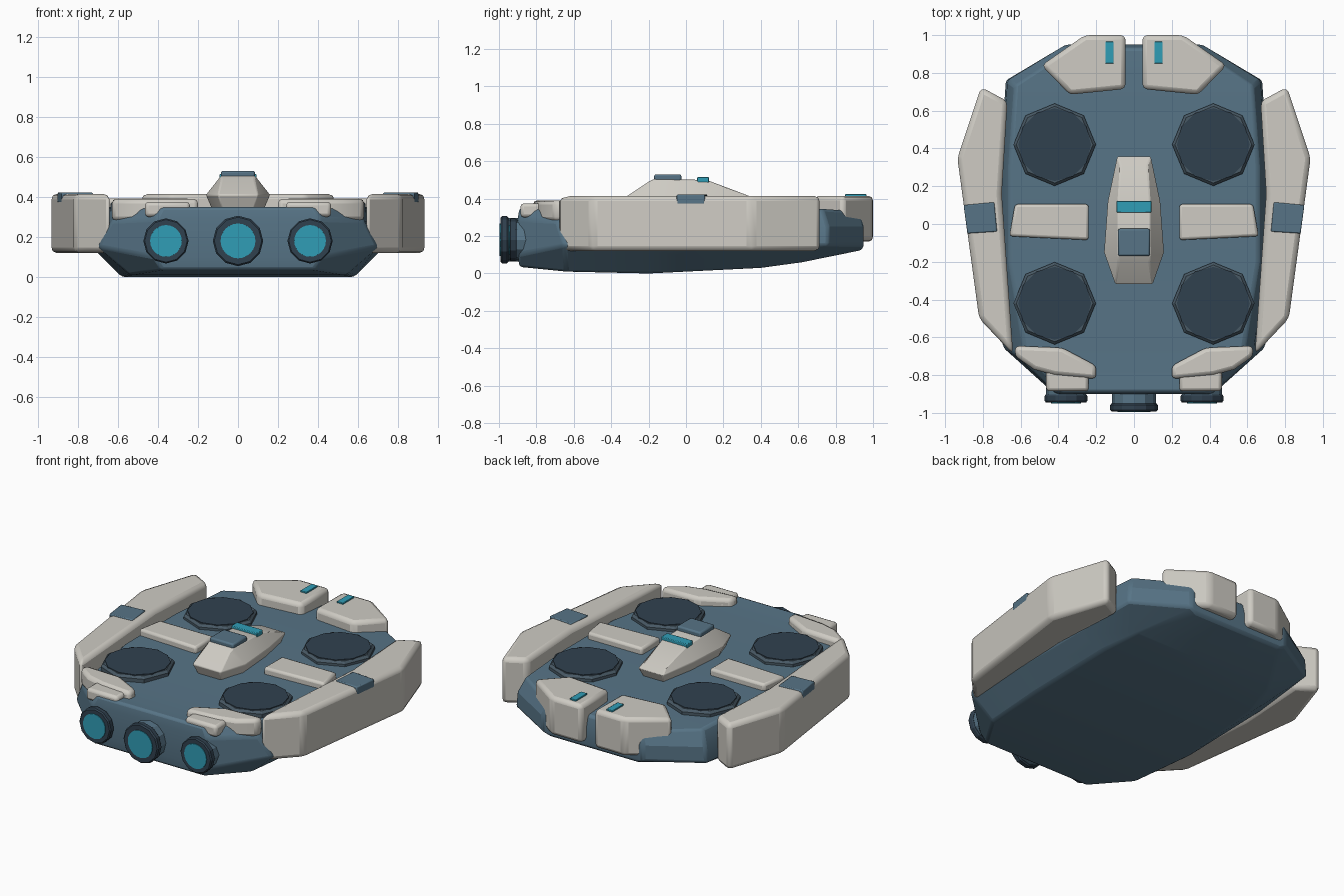
import bpy, bmesh, math
from mathutils import Vector

if "Cube" in bpy.data.objects:
    bpy.data.objects.remove(bpy.data.objects["Cube"])


def material(name, rgb):
    m = bpy.data.materials.new(name)
    m.diffuse_color = (*rgb, 1)
    m.use_nodes = True
    m.node_tree.nodes["Principled BSDF"].inputs["Base Color"].default_value = m.diffuse_color
    return m


BLUE = material("hull_blue", (0.095, 0.175, 0.24))
CREAM = material("armour_cream", (0.62, 0.60, 0.55))
RIM = material("rim_slate", (0.065, 0.10, 0.13))
DARK = material("dark_slate", (0.03, 0.053, 0.078))
CYAN = material("glow_cyan", (0.03, 0.34, 0.47))


def make(name, verts, faces, mat, bevel=0.0, mirror=False):
    bm = bmesh.new()
    vs = [bm.verts.new(v) for v in verts]
    for f in faces:
        bm.faces.new([vs[i] for i in f])
    bmesh.ops.recalc_face_normals(bm, faces=bm.faces)
    me = bpy.data.meshes.new(name)
    bm.to_mesh(me)
    bm.free()
    me.materials.append(mat)
    ob = bpy.data.objects.new(name, me)
    bpy.context.collection.objects.link(ob)
    if bevel:
        b = ob.modifiers.new("bevel", 'BEVEL')
        b.width, b.segments, b.limit_method = bevel, 2, 'ANGLE'
        b.angle_limit = math.radians(25)
    if mirror:
        ob.modifiers.new("mirror", 'MIRROR').use_mirror_merge = False
    bpy.ops.object.select_all(action='DESELECT')
    bpy.context.view_layer.objects.active = ob
    ob.select_set(True)
    bpy.ops.object.shade_smooth_by_angle(angle=math.radians(22))
    return ob


def loft(name, levels, mat, bevel):
    """Symmetric body: each level lists its right-hand points, nose to tail."""
    k = len(levels[0])
    n = 2 * k
    verts = []
    for lv in levels:
        verts += lv + [(-x, y, z) for x, y, z in reversed(lv)]
    faces = [(r * n + i, r * n + (i + 1) % n, (r + 1) * n + (i + 1) % n, (r + 1) * n + i)
             for r in range(len(levels) - 1) for i in range(n)]
    for base in (0, (len(levels) - 1) * n):
        faces += [(base + i, base + i + 1, base + n - 2 - i, base + n - 1 - i)
                  for i in range(k - 1)]
    return make(name, verts, faces, mat, bevel)


def slab(name, outline, z0, z1, mat, bevel=0.0, mirror=True, taper=1.0):
    """Extruded outline whose top can shrink toward its centre."""
    n = len(outline)
    cx = sum(p[0] for p in outline) / n
    cy = sum(p[1] for p in outline) / n
    verts = [(x, y, z0) for x, y in outline]
    verts += [(cx + (x - cx) * taper, cy + (y - cy) * taper, z1) for x, y in outline]
    faces = [tuple(range(n)), tuple(range(n, 2 * n))]
    faces += [(i, (i + 1) % n, n + (i + 1) % n, n + i) for i in range(n)]
    return make(name, verts, faces, mat, bevel, mirror)


def rect(x0, x1, y0, y1):
    return [(x0, y0), (x1, y0), (x1, y1), (x0, y1)]


def turned(name, origin, axis, profile, sides, mat, bevel=0.0):
    """Turned part: profile of (radius, distance along axis), capped at both ends."""
    q = Vector(axis).to_track_quat('Z', 'Y')
    verts = [Vector(origin) + q @ Vector((r * math.cos(2 * math.pi * i / sides),
                                          r * math.sin(2 * math.pi * i / sides), h))
             for r, h in profile for i in range(sides)]
    m = len(profile)
    faces = [(j * sides + i, j * sides + (i + 1) % sides,
              (j + 1) * sides + (i + 1) % sides, (j + 1) * sides + i)
             for j in range(m - 1) for i in range(sides)]
    faces += [tuple(range(sides)), tuple(range((m - 1) * sides, m * sides))]
    return make(name, verts, faces, mat, bevel)


# main hull: keel, lower side, upper side, deck
loft("hull", [
    [(.30, .94, .125), (.50, .62, .06), (.56, .40, .03), (.58, -.20, 0), (.54, -.64, .01), (.38, -.89, .035)],
    [(.36, .95, .15), (.68, .76, .15), (.71, .30, .13), (.71, -.20, .13), (.70, -.65, .15), (.42, -.90, .10)],
    [(.36, .95, .25), (.67, .76, .25), (.70, .30, .27), (.70, -.20, .27), (.63, -.69, .28), (.41, -.90, .29)],
    [(.33, .93, .33), (.63, .73, .345), (.66, .30, .35), (.66, -.20, .35), (.58, -.67, .34), (.38, -.89, .35)],
], BLUE, 0.015)

# long side armour with clamps
slab("side_armour", [(.81, .725), (.935, .35), (.82, -.50), (.64, -.69), (.70, .16), (.67, .65)],
     .12, .415, CREAM, .028)
slab("side_armour_clamp", [(.725, -.04), (.882, -.05), (.902, .10), (.74, .115)],
     .37, .422, BLUE, .006)

# nose armour with running lights
slab("nose_armour", [(.045, 1.0), (.26, 1.0), (.49, .84), (.34, .685), (.045, .715)],
     .17, .415, CREAM, .025)
slab("nose_light", rect(.108, .152, .85, .965), .40, .424, CYAN, .003)

# tail armour and engine covers
slab("tail_armour", [(.63, -.645), (.38, -.655), (.20, -.75), (.20, -.82), (.42, -.80), (.53, -.77), (.63, -.70)],
     .28, .39, CREAM, .022)
slab("engine_cover", rect(.24, .465, -.885, -.72), .30, .375, CREAM, .018)

# deck panels between the fans
slab("deck_panel", [(.24, .105), (.63, .105), (.66, -.065), (.24, -.085)],
     .33, .392, CREAM, .015)

# four lift fans
for sx in (-1, 1):
    for sy in (-1, 1):
        at = (.42 * sx, .42 * sy, 0)
        turned("lift_fan_rim", at, (0, 0, 1),
               [(.218, .32), (.218, .365), (.203, .38)], 8, RIM)
        turned("lift_fan_disc", at, (0, 0, 1), [(.193, .34), (.193, .384)], 12, DARK)

# cabin with hatch and window strip
loft("cabin", [
    [(.07, .33, .34), (.11, .12, .34), (.13, -.14, .34), (.08, -.29, .34)],
    [(.09, .36, .405), (.14, .12, .41), (.16, -.15, .41), (.10, -.32, .41)],
    [(.07, .31, .425), (.085, .11, .50), (.085, -.17, .505), (.08, -.20, .49)],
], CREAM, 0.006)
slab("cabin_hatch", rect(-.085, .085, -.17, -.025), .49, .53, BLUE, .010, False)
slab("cabin_window", rect(-.092, .092, .06, .122), .485, .515, CYAN, .004, False)

# engines: body, rim and glowing disc
for x, r, length, glow in ((-.36, .113, .045, .08), (0, .126, .092, .088), (.36, .113, .045, .08)):
    at = (x, -.90, .18)
    turned("engine_body", at, (0, -1, 0), [(r * .93, -.06), (r * .93, length - .01)], 12, BLUE)
    turned("engine_rim", at, (0, -1, 0),
           [(r * .95, length - .042), (r, length - .034), (r, length - .008), (r * .94, length),
            (glow, length), (glow, length - .006)], 12, DARK)
    turned("engine_glow", at, (0, -1, 0), [(glow * .99, length - .03), (glow * .99, length + .004)], 24, CYAN)
